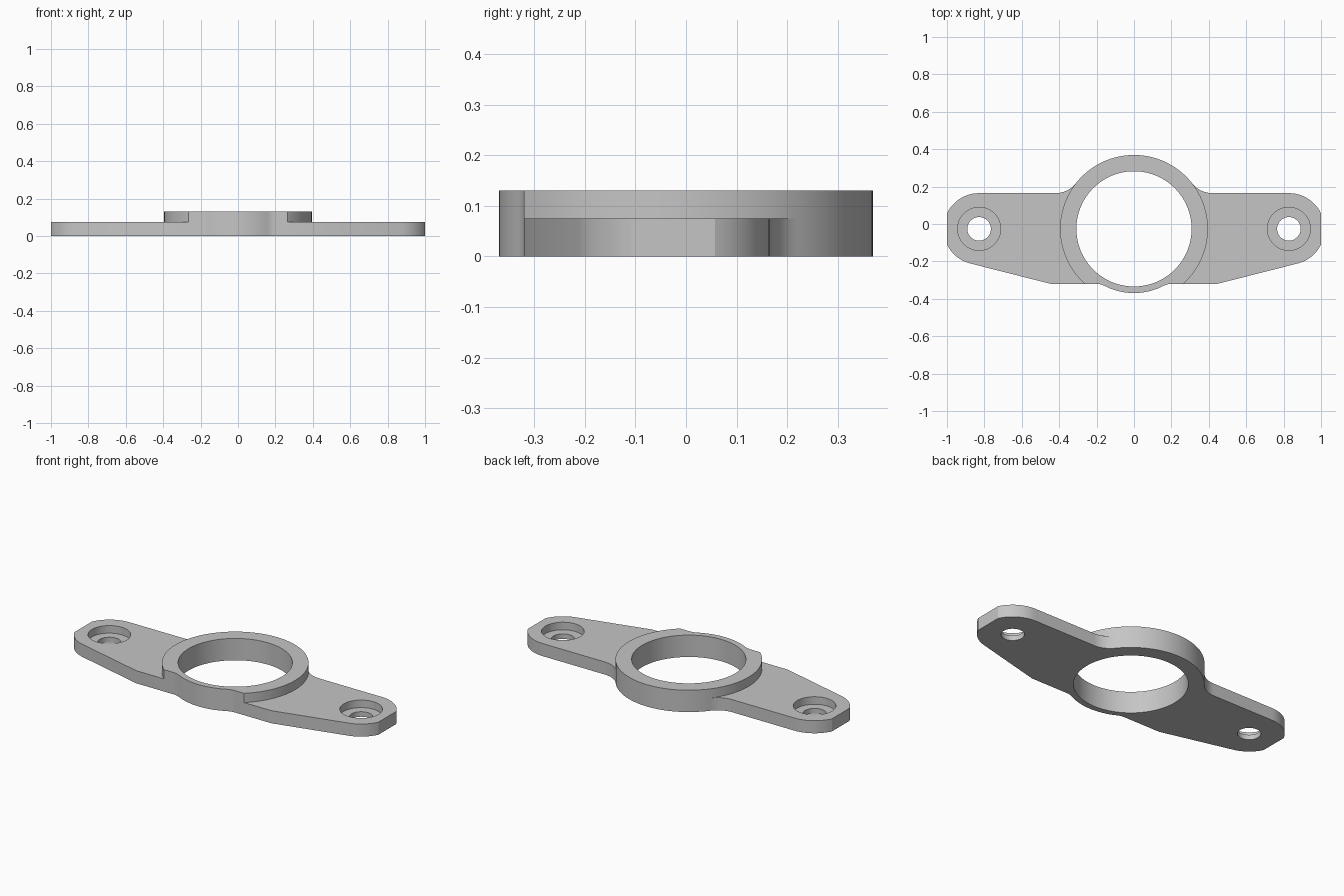
import bpy
import bmesh
from math import sin, cos, atan2, acos, hypot, sqrt, pi, radians

default = bpy.data.objects.get("Cube")
if default:
    bpy.data.objects.remove(default, do_unlink=True)

# Main dimensions
CY = -0.026            # shared y of ring and screw holes
RING_R, BORE_R, LIP_R = 0.395, 0.308, 0.343
PLATE_Z, RING_Z, SEAT_Z = 0.075, 0.13, 0.03
HOLE_X, HOLE_R, SEAT_R, END_R = 0.828, 0.063, 0.115, 0.191
FRONT_Y = -0.32
BACK_Y = CY + END_R

grey = bpy.data.materials.new("satin grey")
grey.use_nodes = True
grey.diffuse_color = (0.56, 0.56, 0.56, 1)
grey.node_tree.nodes["Principled BSDF"].inputs["Base Color"].default_value = grey.diffuse_color


def arc(cx, cy, r, start, end, steps=16):
    angles = [start + (end - start) * i / steps for i in range(steps + 1)]
    return [(cx + r * cos(a), cy + r * sin(a)) for a in angles]


def extrude(name, points, z0, z1):
    """Prism from a counter-clockwise outline."""
    bm = bmesh.new()
    face = bm.faces.new([bm.verts.new((x, y, z0)) for x, y in points])
    top = bmesh.ops.extrude_face_region(bm, geom=[face])["geom"]
    for v in top:
        if isinstance(v, bmesh.types.BMVert):
            v.co.z = z1
    bmesh.ops.recalc_face_normals(bm, faces=bm.faces)
    mesh = bpy.data.meshes.new(name)
    bm.to_mesh(mesh)
    bm.free()
    mesh.materials.append(grey)
    obj = bpy.data.objects.new(name, mesh)
    bpy.context.collection.objects.link(obj)
    return obj


def disc(cx, r, steps=64):
    return arc(cx, CY, r, 0, 2 * pi, steps)[:-1]


def mirror(points):
    return [(-x, y) for x, y in reversed(points)]


def cut(body, points, z0, z1):
    cutter = extrude("cutter", points, z0, z1)
    cutter.hide_render = True
    mod = body.modifiers.new("cut", 'BOOLEAN')
    mod.operation = 'DIFFERENCE'
    mod.solver = 'EXACT'
    mod.object = cutter
    bpy.context.view_layer.objects.active = body
    bpy.ops.object.modifier_apply(modifier=mod.name)
    bpy.data.objects.remove(cutter, do_unlink=True)


# Fillet between front lip and straight front edge
lip_f = 0.1
lip_dy = CY - FRONT_Y + lip_f
lip_x = sqrt((LIP_R + lip_f) ** 2 - lip_dy ** 2)
lip_a = atan2(lip_dy, lip_x)

# Fillet between ring and straight back edge
back_f = 0.138
back_dy = END_R + back_f
back_x = sqrt((RING_R + back_f) ** 2 - back_dy ** 2)
back_a = atan2(back_dy, back_x)

# Right half of the outline, front centre to back centre
clip = acos((1 - HOLE_X) / END_R)
half = arc(0, CY, LIP_R, -pi / 2, -lip_a)
half += arc(lip_x, FRONT_Y - lip_f, lip_f, pi - lip_a, pi / 2, 8)[1:]
half.append((0.445, FRONT_Y))
half += arc(HOLE_X, CY, END_R, radians(-75.5), -clip, 10)
half += arc(HOLE_X, CY, END_R, clip, pi / 2, 12)
half += arc(back_x, BACK_Y + back_f, back_f, 1.5 * pi, pi + back_a, 12)
half += arc(0, CY, RING_R, back_a, pi / 2, 20)[1:]

body = extrude("flange_with_ring", half + mirror(half)[1:-1], 0, RING_Z)

# Lower the wings around the raised ring
wing = arc(0, CY, RING_R, back_a, radians(-62), 36)
wing += [(0.3, -0.6), (1.2, -0.6), (1.2, 0.6),
         (0.7 * cos(back_a), CY + 0.7 * sin(back_a))]
cut(body, wing, PLATE_Z, 0.3)
cut(body, mirror(wing), PLATE_Z, 0.3)

# Central bore and counterbored screw holes
cut(body, disc(0, BORE_R, 96), -0.1, 0.3)
for side in (-1, 1):
    cut(body, disc(side * HOLE_X, SEAT_R), SEAT_Z, 0.3)
    cut(body, disc(side * HOLE_X, HOLE_R, 48), -0.1, 0.2)

# Smooth curved walls, keep machined edges crisp
bpy.ops.object.select_all(action='DESELECT')
body.select_set(True)
bpy.context.view_layer.objects.active = body
bpy.ops.object.shade_smooth_by_angle(angle=radians(25))
